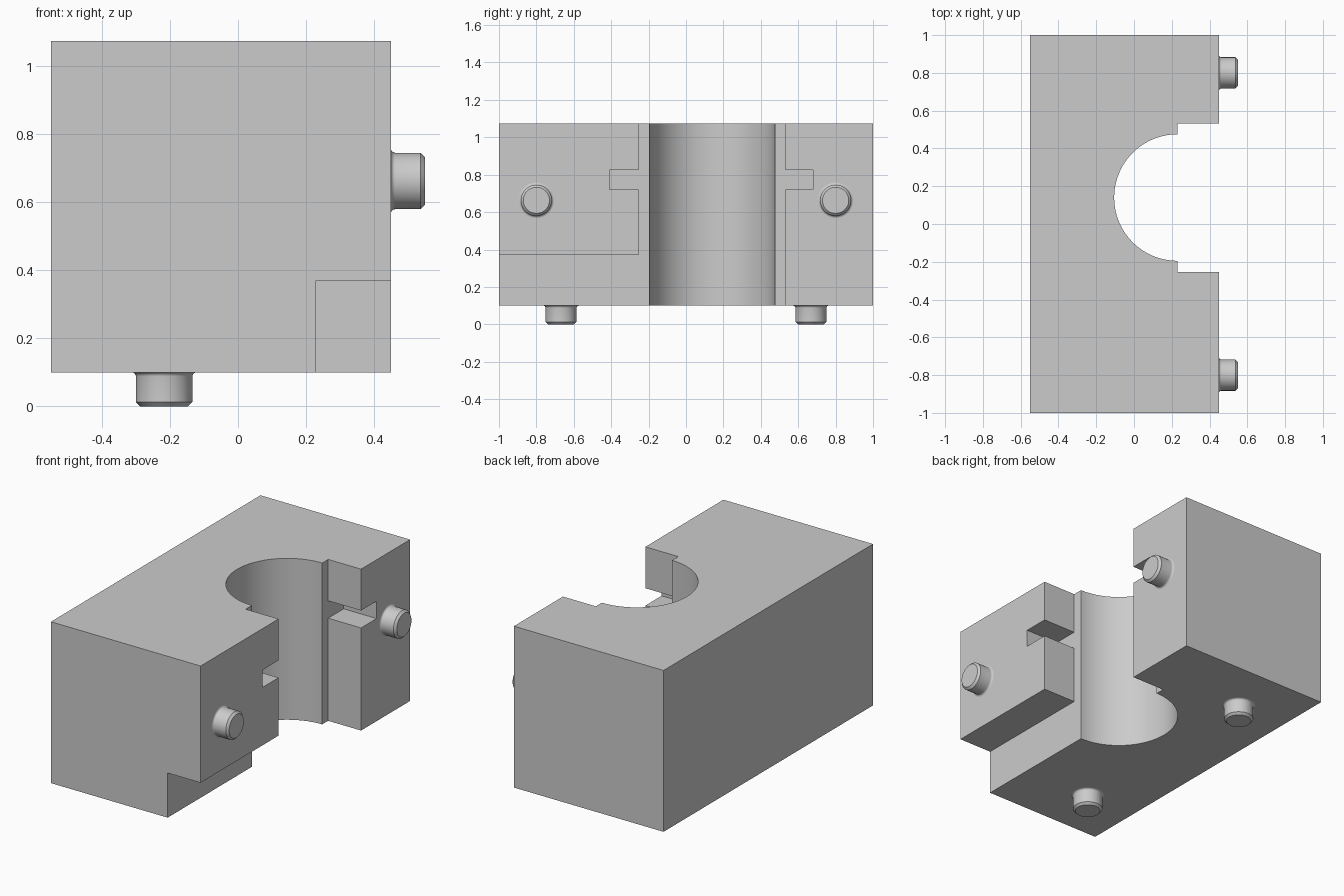
import bpy, bmesh, math
from mathutils import Matrix, Vector

cube = bpy.data.objects.get("Cube")
if cube:
    bpy.data.objects.remove(cube, do_unlink=True)

grey = bpy.data.materials.new("plain_grey")
grey.use_nodes = True
colour = (0.6, 0.6, 0.6, 1)
grey.diffuse_color = colour
grey.node_tree.nodes["Principled BSDF"].inputs["Base Color"].default_value = colour

BOTTOM, TOP = 0.1, 1.075
BACK, FACE, STEP = -0.55, 0.45, 0.23
BORE_Y, BORE_R = 0.14, 0.335
POCKET = (-0.255, 0.532)


def make_object(name, bm):
    bmesh.ops.recalc_face_normals(bm, faces=bm.faces)
    mesh = bpy.data.meshes.new(name)
    bm.to_mesh(mesh)
    bm.free()
    mesh.materials.append(grey)
    obj = bpy.data.objects.new(name, mesh)
    bpy.context.collection.objects.link(obj)
    return obj


def activate(obj):
    bpy.ops.object.select_all(action="DESELECT")
    obj.select_set(True)
    bpy.context.view_layer.objects.active = obj


def smooth(obj):
    activate(obj)
    bpy.ops.object.shade_smooth_by_angle(angle=math.radians(25))


def cut_box(target, low, high):
    """Subtract an axis-aligned box from the target."""
    low, high = Vector(low), Vector(high)
    bm = bmesh.new()
    size = high - low
    bmesh.ops.create_cube(bm, size=1, matrix=Matrix.Translation((low + high) / 2)
                          @ Matrix.Diagonal((*size, 1)))
    cutter = make_object("cutter", bm)
    cutter.hide_render = True
    mod = target.modifiers.new("cut", "BOOLEAN")
    mod.operation, mod.solver, mod.object = "DIFFERENCE", "EXACT", cutter
    activate(target)
    bpy.ops.object.modifier_apply(modifier=mod.name)
    bpy.data.objects.remove(cutter, do_unlink=True)


# Block: C-shaped plan with half-round bore and stepped mouth
plan = [(FACE, POCKET[0]), (FACE, -1), (BACK, -1), (BACK, 1), (FACE, 1),
        (FACE, POCKET[1]), (STEP, POCKET[1])]
ARC = 48
for i in range(ARC + 1):
    a = math.pi / 2 + math.pi * i / ARC
    plan.append((STEP + BORE_R * math.cos(a), BORE_Y + BORE_R * math.sin(a)))
plan.append((STEP, POCKET[0]))
bm = bmesh.new()
base = bm.faces.new([bm.verts.new((x, y, BOTTOM)) for x, y in plan])
extruded = bmesh.ops.extrude_face_region(bm, geom=[base], use_keep_orig=True)
bmesh.ops.translate(bm, vec=(0, 0, TOP - BOTTOM),
                    verts=[v for v in extruded["geom"] if isinstance(v, bmesh.types.BMVert)])
block = make_object("clamp_block", bm)

# Grooves in both mouth walls, and the lower front corner notch
cut_box(block, (STEP, -0.41, 0.72), (0.6, 0.68, 0.825))
cut_box(block, (STEP, -1.1, 0.0), (0.6, -0.23, 0.37))
bm = bmesh.new()
bm.from_mesh(block.data)
bmesh.ops.remove_doubles(bm, verts=bm.verts, dist=0.0001)
bmesh.ops.dissolve_limit(bm, angle_limit=math.radians(1), verts=bm.verts, edges=bm.edges)
bm.to_mesh(block.data)
bm.free()
smooth(block)


def peg(name, location, direction):
    """Turned peg with a filleted root and a chamfered tip."""
    r, fillet, length = 0.083, 0.012, 0.1
    profile = []
    for i in range(5):
        a = math.pi / 2 * i / 4
        profile.append((r + fillet * (1 - math.sin(a)), fillet * (1 - math.cos(a))))
    profile += [(r, length - 0.013), (r - 0.013, length)]
    bm = bmesh.new()
    sides = 48
    rings = [[bm.verts.new((rad * math.cos(math.tau * k / sides),
                            rad * math.sin(math.tau * k / sides), h))
              for k in range(sides)] for rad, h in profile]
    for lower, upper in zip(rings, rings[1:]):
        for k in range(sides):
            n = (k + 1) % sides
            bm.faces.new((lower[k], lower[n], upper[n], upper[k]))
    bm.faces.new(rings[0])
    bm.faces.new(rings[-1])
    turn = Vector(direction).to_track_quat("Z", "Y").to_matrix().to_4x4()
    bm.transform(Matrix.Translation(location) @ turn)
    smooth(make_object(name, bm))


# Locating pegs on the mating face and underside
for side, s in (("front", -1), ("back", 1)):
    peg(side + "_face_peg", (FACE, s * 0.8, 0.663), (1, 0, 0))
    peg(side + "_bottom_peg", (-0.217, s * 0.668, BOTTOM), (0, 0, -1))
